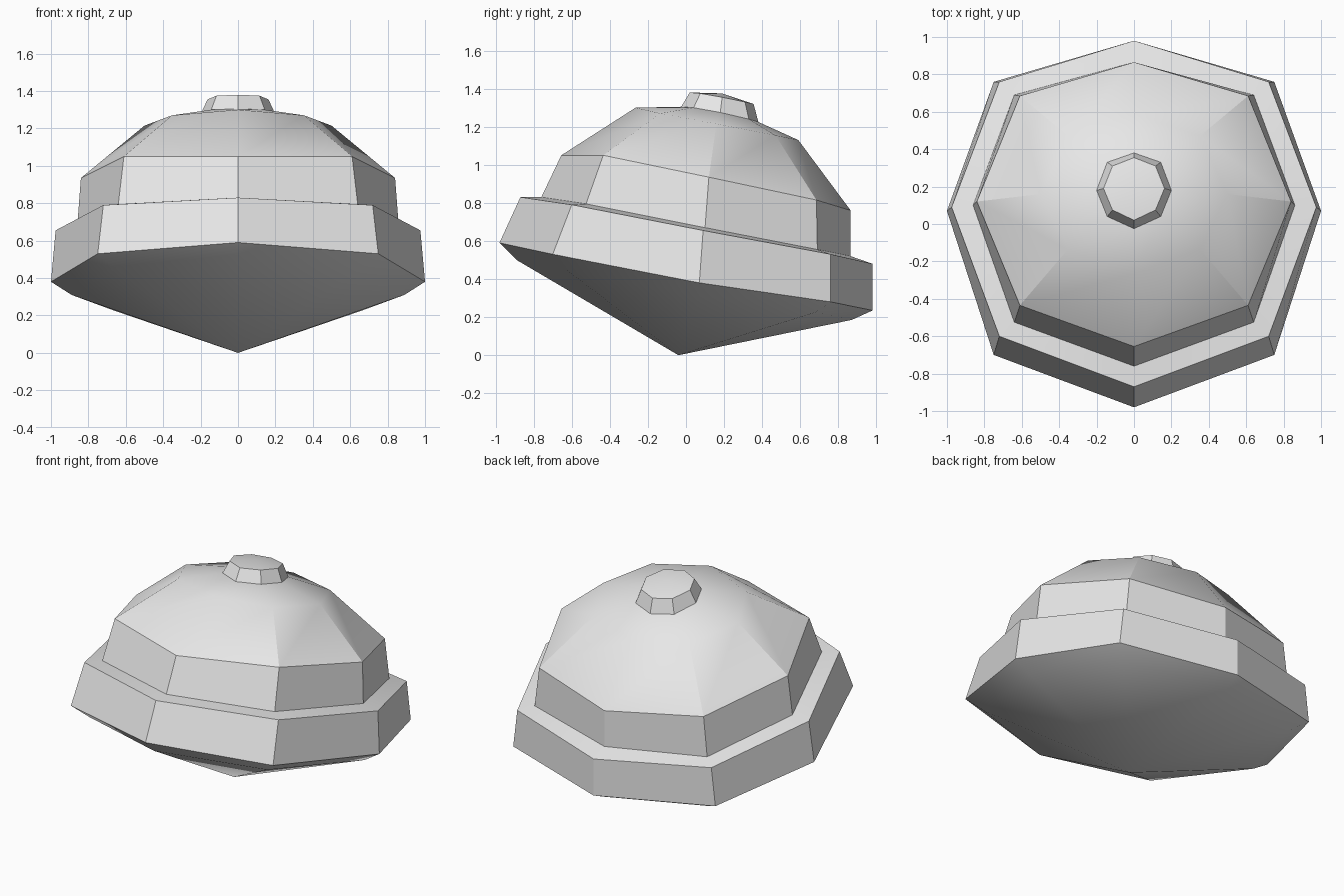
import bpy, bmesh, math

cube = bpy.data.objects.get("Cube")
if cube:
    bpy.data.objects.remove(cube, do_unlink=True)

grey = bpy.data.materials.new("soft grey")
grey.use_nodes = True
colour = (0.8, 0.8, 0.8, 1)
grey.diffuse_color = colour
grey.node_tree.nodes["Principled BSDF"].inputs["Base Color"].default_value = colour


def ring(diagonal, side, depths, heights):
    """Mirrored octagon, listed as front, front diagonal, side, back diagonal, back."""
    widths = (0, diagonal, side, diagonal, 0)
    half = list(zip(widths, depths, heights))
    return half + [(-x, y, z) for x, y, z in half[3:0:-1]]


def loft(name, rings, start_tip=None, end_tip=None):
    """Skin a stack of rings, optionally closed to a point at either end."""
    bm = bmesh.new()
    loops = [[bm.verts.new(p) for p in r] for r in rings]
    count = len(loops[0])
    for low, high in zip(loops, loops[1:]):
        for i in range(count):
            j = (i + 1) % count
            bm.faces.new((low[i], low[j], high[j], high[i]))
    for tip, loop, flip in ((start_tip, loops[0], True), (end_tip, loops[-1], False)):
        if tip:
            point = bm.verts.new(tip)
            for i in range(count):
                corners = (loop[i], loop[(i + 1) % count], point)
                bm.faces.new(corners[::-1] if flip else corners)
    mesh = bpy.data.meshes.new(name)
    bm.to_mesh(mesh)
    bm.free()
    mesh.materials.append(grey)
    obj = bpy.data.objects.new(name, mesh)
    bpy.context.collection.objects.link(obj)
    bpy.ops.object.select_all(action="DESELECT")
    obj.select_set(True)
    bpy.context.view_layer.objects.active = obj
    bpy.ops.object.shade_smooth_by_angle(angle=math.radians(30))
    return obj


# Tilted octagonal outlines, from the underside up to the button
under = ring(.66, .89, (-.89, -.63, .07, .68, .87), (.5, .45, .31, .225, .185))
band_low = ring(.75, 1, (-.98, -.7, .07, .76, .98), (.59, .53, .38, .28, .235))
band_high = ring(.72, .975, (-.87, -.6, .09, .76, .98), (.83, .79, .655, .53, .48))
dome_base = ring(.64, .86, (-.76, -.525, .1, .69, .865), (.83, .795, .67, .555, .52))
dome_wall = ring(.61, .84, (-.655, -.435, .12, .685, .865), (1.05, 1.05, .935, .815, .76))
dome_cap = ring(.353, .5, (-.265, -.135, .16, .47, .59), (1.3, 1.27, 1.215, 1.155, 1.13))
button_base = ring(.143, .2, (-.025, .04, .18, .33, .38), (1.305, 1.3, 1.275, 1.24, 1.225))
button_rim = ring(.115, .163, (.02, .075, .19, .31, .355), (1.38, 1.375, 1.355, 1.33, 1.32))

# Folded band with its pointed underside and top ledge
loft("folded_band", [under, band_low, band_high, dome_base], start_tip=(0, -.04, 0))

# Faceted crown
loft("crown", [dome_base, dome_wall, dome_cap, button_base])

# Button on top
loft("top_button", [button_base, button_rim], end_tip=(0, .19, 1.375))
